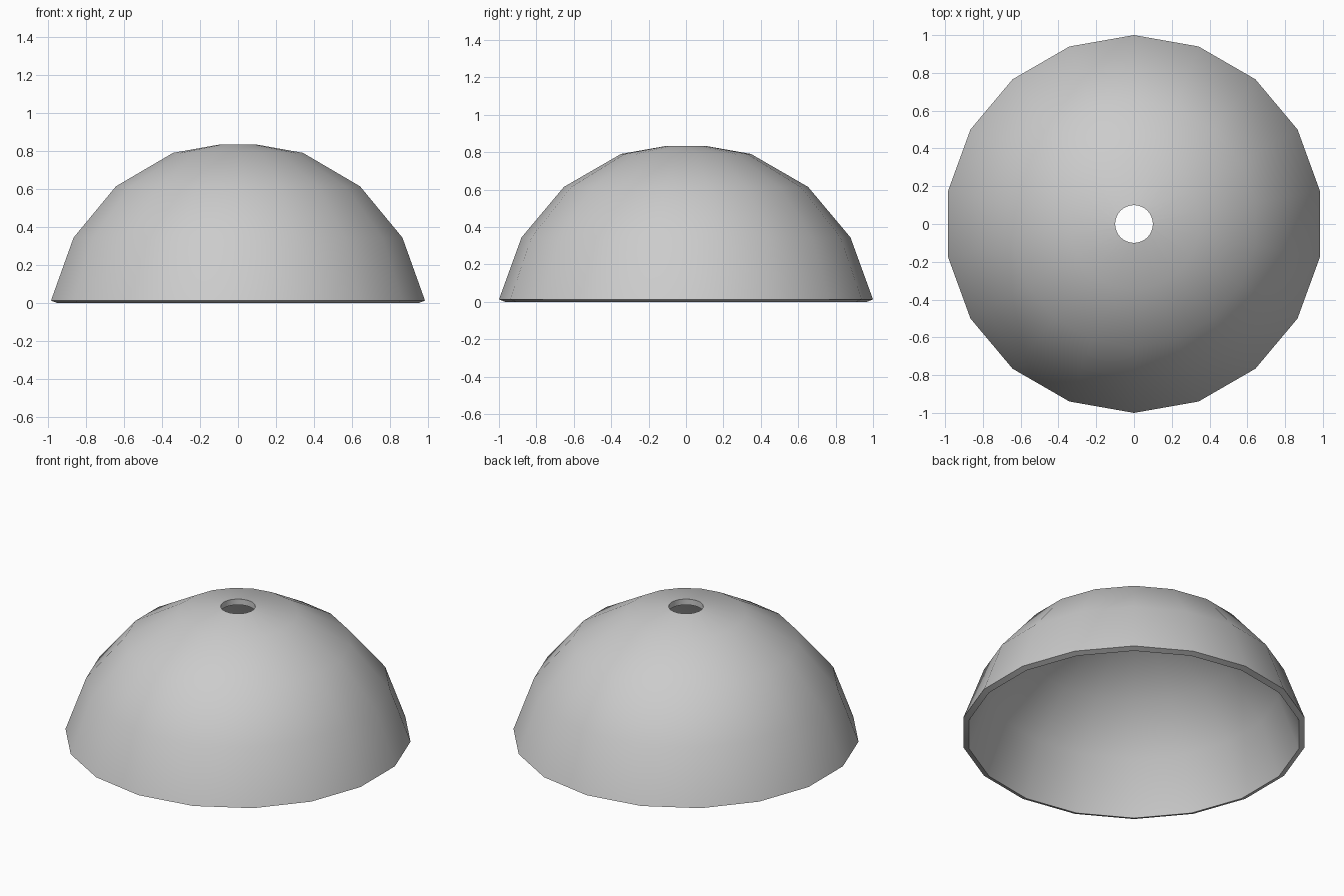
import bpy
import bmesh
from math import sin, cos, radians

cube = bpy.data.objects.get("Cube")
if cube:
    bpy.data.objects.remove(cube, do_unlink=True)

SIDES = 18
RADIUS = 1.0154
CENTRE_Z = -0.163
THICK = 0.037

grey = bpy.data.materials.new("light grey")
grey.use_nodes = True
grey.diffuse_color = (0.6, 0.6, 0.6, 1)
grey.node_tree.nodes["Principled BSDF"].inputs["Base Color"].default_value = (0.6, 0.6, 0.6, 1)


def shell_ring(bm, radius, angle):
    """Ring of a faceted sphere, at an angle measured from its pole."""
    return ring(bm, radius * sin(radians(angle)), CENTRE_Z + radius * cos(radians(angle)))


def ring(bm, r, z):
    turns = [radians(90 + 360 * i / SIDES) for i in range(SIDES)]
    return [bm.verts.new((r * cos(a), r * sin(a), z)) for a in turns]


# Dome: outer shell, rim and inner shell, closed by a fan at each pole
bm = bmesh.new()
inner = RADIUS - THICK
rings = [shell_ring(bm, RADIUS, a) for a in (20, 40, 60, 80)]
rings.append(ring(bm, 0.966, 0))
rings += [shell_ring(bm, inner, a) for a in (60, 40, 20)]
for a, b in zip(rings, rings[1:]):
    for i in range(SIDES):
        j = (i + 1) % SIDES
        bm.faces.new((a[i], b[i], b[j], a[j]))
for loop, radius in ((rings[0], RADIUS), (rings[-1], inner)):
    pole = bm.verts.new((0, 0, CENTRE_Z + radius))
    for i in range(SIDES):
        bm.faces.new((loop[i], loop[(i + 1) % SIDES], pole))
bmesh.ops.recalc_face_normals(bm, faces=bm.faces)
mesh = bpy.data.meshes.new("dome_shell")
bm.to_mesh(mesh)
bm.free()
mesh.materials.append(grey)
dome = bpy.data.objects.new("dome_shell", mesh)
bpy.context.collection.objects.link(dome)

# Round hole through the crown
bpy.ops.mesh.primitive_cylinder_add(vertices=32, radius=0.1, depth=0.4, location=(0, 0, 0.83))
cutter = bpy.context.object
cutter.name = "hole_cutter"
cutter.hide_render = True
cutter.data.materials.append(grey)
cut = dome.modifiers.new("crown_hole", 'BOOLEAN')
cut.operation = 'DIFFERENCE'
cut.solver = 'EXACT'
cut.object = cutter

bpy.ops.object.select_all(action='DESELECT')
dome.select_set(True)
bpy.context.view_layer.objects.active = dome
bpy.ops.object.modifier_apply(modifier=cut.name)
bpy.data.objects.remove(cutter, do_unlink=True)
bpy.ops.object.shade_smooth_by_angle(angle=radians(40))
